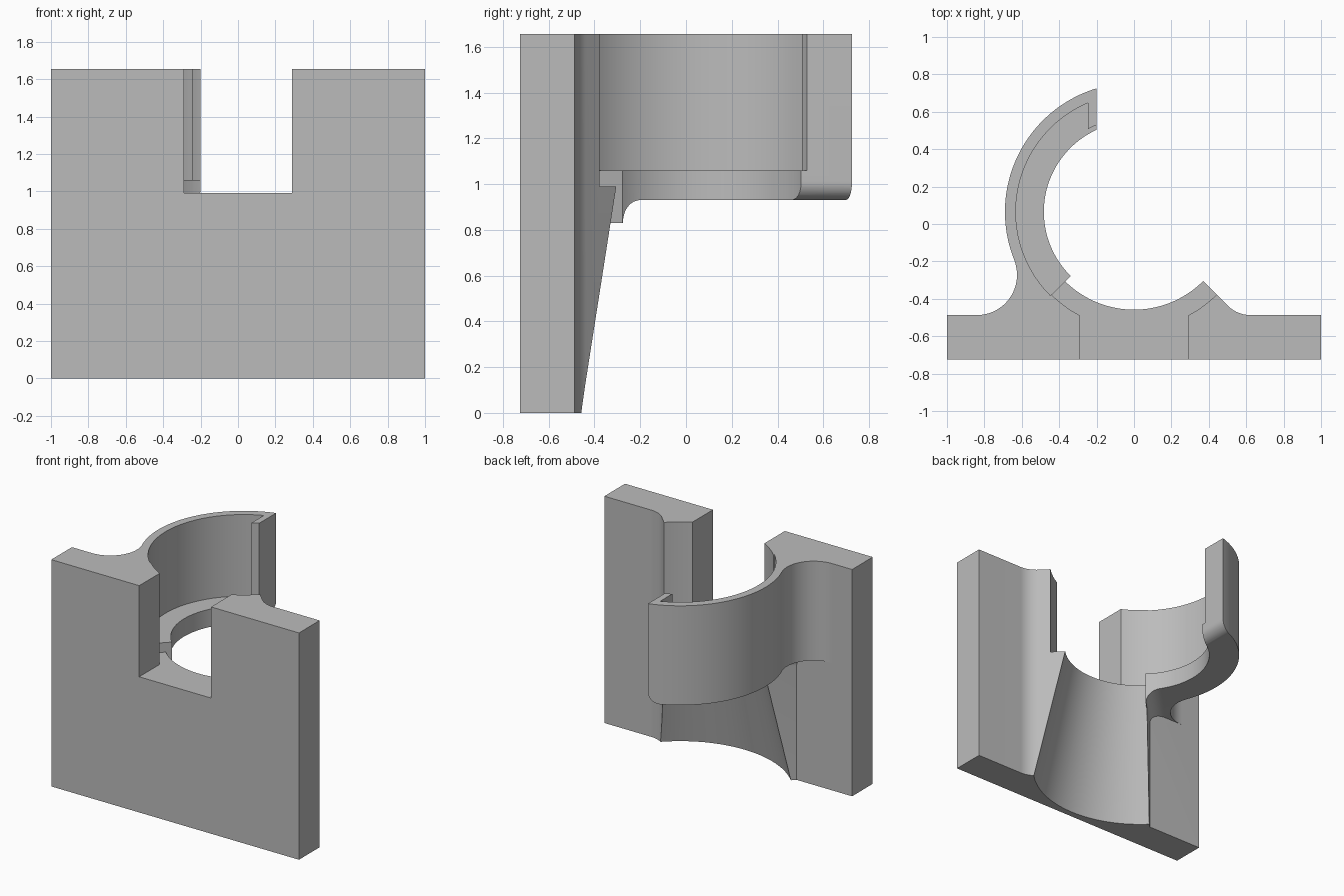
import bpy, bmesh, math
from mathutils import Vector

if "Cube" in bpy.data.objects:
    bpy.data.objects.remove(bpy.data.objects["Cube"], do_unlink=True)

CY = 0.065            # y of the ring axis
TOP = 1.655
BACK = -0.487         # rear face of the plate
X, Y, Z = Vector((1, 0, 0)), Vector((0, 1, 0)), Vector((0, 0, 1))
AXIS = Vector((0, CY, 0))

grey = bpy.data.materials.new("plain grey")
grey.use_nodes = True
grey.diffuse_color = (0.5, 0.5, 0.5, 1)
grey.node_tree.nodes["Principled BSDF"].inputs["Base Color"].default_value = (0.5, 0.5, 0.5, 1)


def arc(cx, cy, r, a0, a1, n=24):
    angles = [math.radians(a0 + (a1 - a0) * i / n) for i in range(n + 1)]
    return [(cx + r * math.cos(a), cy + r * math.sin(a)) for a in angles]


def loft(name, rings):
    """Closed solid through two matching rings."""
    bm = bmesh.new()
    low, high = [[bm.verts.new(p) for p in ring] for ring in rings]
    n = len(low)
    bm.faces.new(low)
    bm.faces.new(high)
    for i in range(n):
        j = (i + 1) % n
        bm.faces.new((low[i], low[j], high[j], high[i]))
    bmesh.ops.recalc_face_normals(bm, faces=bm.faces)
    mesh = bpy.data.meshes.new(name)
    bm.to_mesh(mesh)
    bm.free()
    mesh.materials.append(grey)
    ob = bpy.data.objects.new(name, mesh)
    bpy.context.collection.objects.link(ob)
    return ob


def prism(name, pts, c0, c1, origin=Vector(), u=X, v=Y, w=Z):
    return loft(name, [[origin + u * a + v * b + w * c for a, b in pts] for c in (c0, c1)])


def cone(name, r0, r1, z0, z1):
    rings = []
    for r, z in ((r0, z0), (r1, z1)):
        rings.append([Vector((x, y, z)) for x, y in arc(0, CY, r, 0, 360, 144)[:-1]])
    return loft(name, rings)


def combine(target, tool, operation):
    mod = target.modifiers.new(operation.lower(), "BOOLEAN")
    mod.operation, mod.solver, mod.object = operation, "EXACT", tool
    bpy.context.view_layer.objects.active = target
    bpy.ops.object.modifier_apply(modifier=mod.name)
    bpy.data.objects.remove(tool, do_unlink=True)


def rectangle(x0, x1, y0, y1):
    return [(x0, y0), (x1, y0), (x1, y1), (x0, y1)]


# Plate with a rear wedge, blended into the plate on its left side
body = prism("bracket", rectangle(-1, 1, -0.725, BACK), 0, TOP)
reach = CY - BACK
d = 0.07
fr = d * math.tan(math.radians(67.5))
wedge_pts = [(0, CY)] + arc(reach + d, BACK + fr, fr, 225, 270, 12)
wedge_pts += [(reach + d, BACK - 0.1), (-reach, BACK - 0.1), (-reach, BACK)]
combine(body, prism("wedge", wedge_pts, 0, TOP), "UNION")

# Tapered hollow below, round pocket and front slot above
slope = (0.523 - 0.742) / 0.99
combine(body, cone("tapered_hollow", 0.742 - slope * 0.1, 0.742 + slope * 1.05, -0.1, 1.05), "DIFFERENCE")
combine(body, cone("pocket", 0.625, 0.625, 0.99, 2), "DIFFERENCE")
combine(body, prism("slot", rectangle(-0.29, 0.29, -1, -0.2), 0.99, 2), "DIFFERENCE")

# Curved arm with its outer blend into the plate
R, BX = 0.69, -0.84
br = 0.2145
by = BACK + br
join = math.degrees(math.atan2(by - CY, BX))
tip = math.degrees(math.acos(-0.2 / R))
arm_pts = arc(0, CY, R, tip, 360 + join, 60)
arm_pts += arc(BX, by, br, join + 180, -90, 24)[1:]
arm_pts += [(BX, BACK - 0.02), (-reach - 0.015, BACK - 0.02), (0, CY - 0.005), (-0.2, CY)]
arm = prism("arm", arm_pts, 0.8, TOP)

# Arm underside, curving down into the wedge
diag = math.sqrt(0.5)
under = [(-0.03, 0.7), (-0.03, 0.83)] + arc(0.1, 0.83, 0.1, 180, 90, 12) + [(1.8, 0.93), (1.8, 0.7)]
combine(arm, prism("underside", under, -1, 2, AXIS, Vector((-diag, diag, 0)), Z,
                   Vector((-diag, -diag, 0))), "DIFFERENCE")

# Arm bore, seat ledge, and pocket that stops short of the end lip
combine(arm, cone("bore", 0.482, 0.482, 0.5, 2), "DIFFERENCE")
combine(arm, cone("lip_bore", 0.506, 0.506, 1.06, 2), "DIFFERENCE")
stop = math.degrees(math.acos(-0.245 / 0.632))
seat = arc(0, CY, 0.632, stop, 300, 90) + [(0, CY), (-0.245, CY)]
combine(arm, prism("seat", seat, 1.06, 2), "DIFFERENCE")

# Rounded lower corner at the arm tip
tr = 0.08
corner = arc(-0.2 - tr, 0.93 + tr, tr, -90, 0, 12) + [(-0.1, 0.93 + tr), (-0.1, 0.8), (-0.2 - tr, 0.8)]
combine(arm, prism("tip_corner", corner, 0.2, 1, u=X, v=Z, w=Y), "DIFFERENCE")

combine(body, arm, "UNION")

bpy.ops.object.select_all(action="DESELECT")
body.select_set(True)
bpy.context.view_layer.objects.active = body
bpy.ops.object.shade_smooth_by_angle(angle=math.radians(25))
